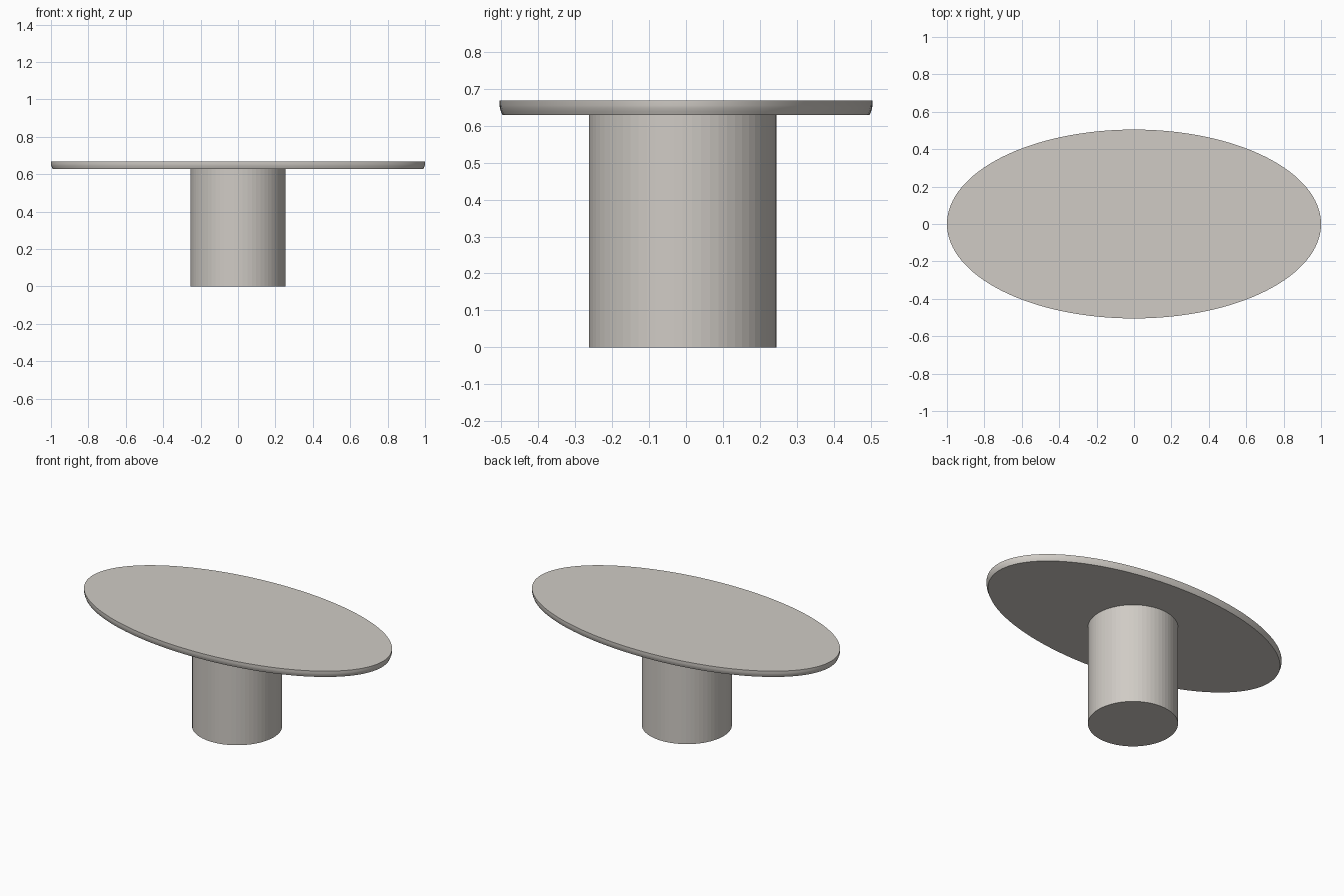
import bpy, bmesh, math

if "Cube" in bpy.data.objects:
    bpy.data.objects.remove(bpy.data.objects["Cube"])

stone = bpy.data.materials.new("warm_grey")
stone.diffuse_color = (0.63, 0.60, 0.56, 1)
stone.use_nodes = True
stone.node_tree.nodes["Principled BSDF"].inputs["Base Color"].default_value = stone.diffuse_color


def lathe(name, rings, segments, cy=0.0):
    """Closed solid from stacked elliptical rings (rx, ry, z)."""
    bm = bmesh.new()
    loops = []
    for rx, ry, z in rings:
        loops.append([bm.verts.new((rx * math.cos(2 * math.pi * i / segments),
                                    cy + ry * math.sin(2 * math.pi * i / segments), z))
                      for i in range(segments)])
    for a, b in zip(loops, loops[1:]):
        for i in range(segments):
            j = (i + 1) % segments
            bm.faces.new((a[i], a[j], b[j], b[i]))
    bm.faces.new(loops[0][::-1])
    bm.faces.new(loops[-1])
    mesh = bpy.data.meshes.new(name)
    bm.to_mesh(mesh)
    bm.free()
    mesh.materials.append(stone)
    obj = bpy.data.objects.new(name, mesh)
    bpy.context.collection.objects.link(obj)
    return obj


# Faceted round pedestal, slightly forward of the top's centre
lathe("pedestal", [(0.254, 0.254, 0.0), (0.254, 0.254, 0.629)], 64, cy=-0.009)

# Oval top with an eased lower edge
top = lathe("table_top", [(0.991, 0.497, 0.629), (0.995, 0.501, 0.638),
                          (0.999, 0.504, 0.648), (1.0, 0.505, 0.655),
                          (1.0, 0.505, 0.669)], 128)
bpy.context.view_layer.objects.active = top
top.select_set(True)
bpy.ops.object.shade_smooth_by_angle(angle=math.radians(30))
